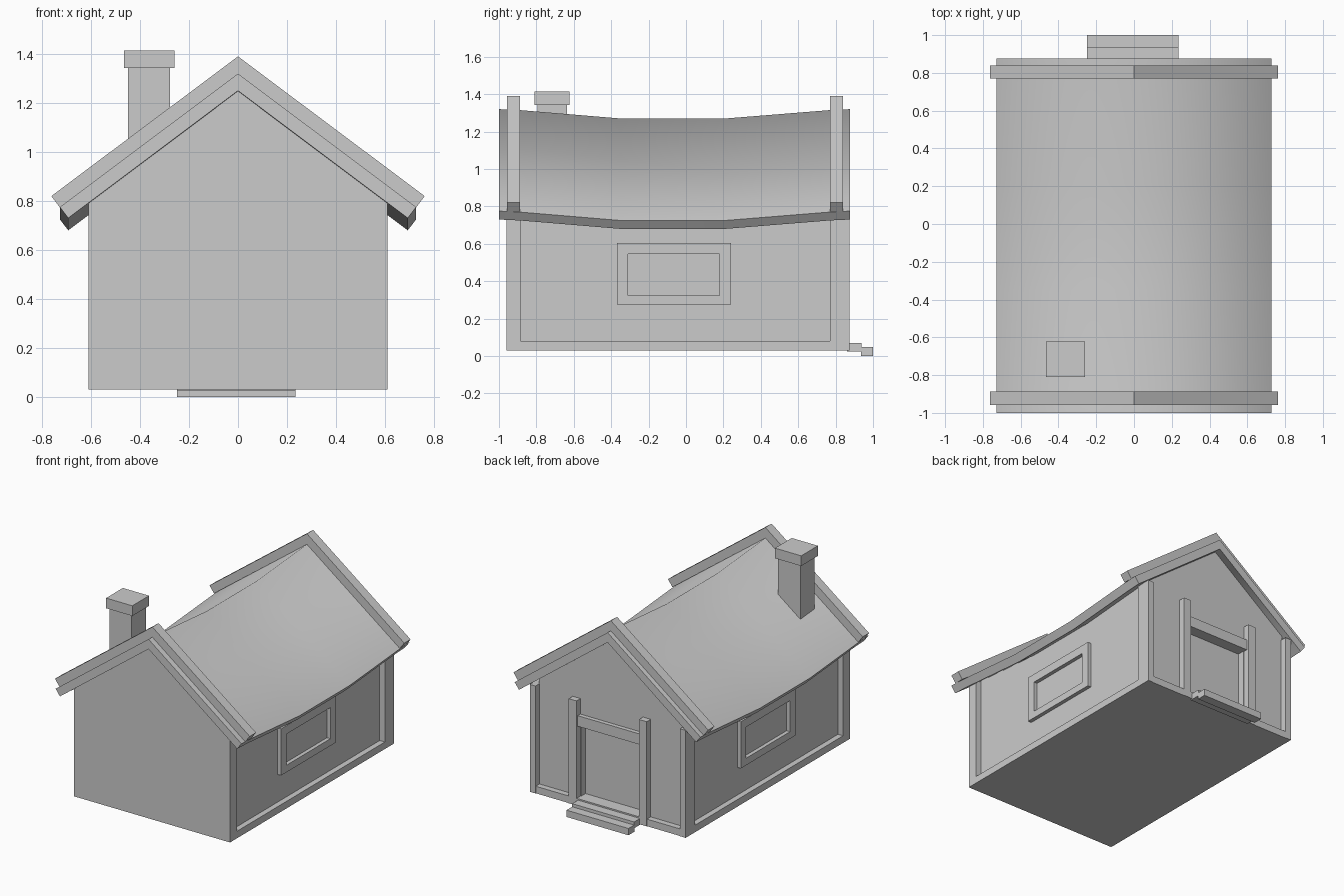
import bpy, bmesh, math

if "Cube" in bpy.data.objects:
    bpy.data.objects.remove(bpy.data.objects["Cube"])

grey = bpy.data.materials.new("plain grey")
grey.diffuse_color = (0.6, 0.6, 0.6, 1)
grey.use_nodes = True
grey.node_tree.nodes["Principled BSDF"].inputs["Base Color"].default_value = grey.diffuse_color


def finish(name, bm):
    bmesh.ops.recalc_face_normals(bm, faces=bm.faces[:])
    me = bpy.data.meshes.new(name)
    bm.to_mesh(me)
    bm.free()
    me.materials.append(grey)
    ob = bpy.data.objects.new(name, me)
    bpy.context.collection.objects.link(ob)
    return ob


def box(name, x0, x1, y0, y1, z0, z1):
    bm = bmesh.new()
    bmesh.ops.create_cube(bm, size=1)
    for v in bm.verts:
        v.co = ((x0 + x1) / 2 + v.co.x * (x1 - x0),
                (y0 + y1) / 2 + v.co.y * (y1 - y0),
                (z0 + z1) / 2 + v.co.z * (z1 - z0))
    return finish(name, bm)


def prism(name, profile, y0, y1):
    """Extrude an (x, z) outline along y."""
    bm = bmesh.new()
    face = bm.faces.new([bm.verts.new((x, y0, z)) for x, z in profile])
    out = bmesh.ops.extrude_face_region(bm, geom=[face])
    verts = [g for g in out["geom"] if isinstance(g, bmesh.types.BMVert)]
    bmesh.ops.translate(bm, verts=verts, vec=(0, y1 - y0, 0))
    return finish(name, bm)


def chevron_sweep(name, top, bottom, stations):
    """Gable shaped slab swept along y; stations are (y, drop)."""
    (tx, tz, ta), (bx, bz, ba) = top, bottom
    prof = [(-tx, tz), (0, ta), (tx, tz), (bx, bz), (0, ba), (-bx, bz)]
    bm = bmesh.new()
    rings = [[bm.verts.new((x, y, z - d)) for x, z in prof] for y, d in stations]
    for a, b in zip(rings, rings[1:]):
        for i in range(6):
            j = (i + 1) % 6
            bm.faces.new((a[i], a[j], b[j], b[i]))
    for r in (rings[0], rings[-1]):
        bm.faces.new((r[0], r[1], r[4], r[5]))
        bm.faces.new((r[1], r[2], r[3], r[4]))
    return finish(name, bm)


def gable(w):
    return [(-w, 0.03), (w, 0.03), (w, 1.25 - 0.75 * w), (0, 1.25), (-w, 1.25 - 0.75 * w)]


# Walls: recessed core, full-width front gable, back wall with doorway notch
prism("house_core", gable(0.57), -0.90, 0.78)
prism("front_gable_wall", gable(0.61), -0.96, -0.885)
d = 0.24
prism("back_gable_wall", [(-0.57, 0.03), (-d, 0.03), (-d, 0.585), (d, 0.585), (d, 0.03),
                          (0.57, 0.03), (0.57, 0.8225), (0, 1.25), (-0.57, 0.8225)], 0.78, 0.83)

# Sagging roof, smooth across the ridge
roof = chevron_sweep("sagging_roof", (0.727, 0.775, 1.32), (0.693, 0.73, 1.25),
                     [(-1.0, 0), (-0.89, 0.005), (-0.35, 0.05), (0.21, 0.05),
                      (0.77, 0.005), (0.877, 0)])
bpy.context.view_layer.objects.active = roof
roof.select_set(True)
bpy.ops.object.shade_smooth_by_angle(angle=math.radians(80))
roof.select_set(False)

# Raised boards over the roof ends
for name, y0, y1 in (("front_roof_board", -0.957, -0.887), ("back_roof_board", 0.77, 0.84)):
    chevron_sweep(name, (0.762, 0.82, 1.39), (0.727, 0.773, 1.315), [(y0, 0), (y1, 0)])

# Side framing and windows, mirrored
for side, s in (("right", 1), ("left", -1)):
    def sbox(name, x0, x1, *rest):
        lo, hi = sorted((s * x0, s * x1))
        box(side + "_" + name, lo, hi, *rest)
    sbox("corner_post", 0.565, 0.61, 0.77, 0.875, 0.03, 0.79)
    sbox("wall_sill", 0.56, 0.61, -0.89, 0.78, 0.03, 0.08)
    sbox("window_top", 0.56, 0.597, -0.37, 0.24, 0.545, 0.605)
    sbox("window_bottom", 0.56, 0.597, -0.37, 0.24, 0.275, 0.325)
    sbox("window_front_jamb", 0.56, 0.597, -0.37, -0.31, 0.325, 0.545)
    sbox("window_back_jamb", 0.56, 0.597, 0.18, 0.24, 0.325, 0.545)
    sbox("door_post", 0.245, 0.305, 0.82, 0.875, 0.03, 0.77)

# Door surround
box("back_wall_sill", -0.57, 0.57, 0.82, 0.872, 0.03, 0.08)
box("door_threshold", -d, d, 0.77, 0.83, 0.03, 0.08)
box("door_lintel", -0.25, 0.25, 0.82, 0.86, 0.585, 0.66)

# Steps
box("upper_step", -0.25, 0.235, 0.86, 0.937, 0.025, 0.07)
box("lower_step", -0.25, 0.235, 0.935, 1.0, 0.0, 0.048)

# Chimney
box("chimney_shaft", -0.45, -0.277, -0.795, -0.635, 0.95, 1.345)
box("chimney_cap", -0.465, -0.26, -0.81, -0.623, 1.342, 1.414)
